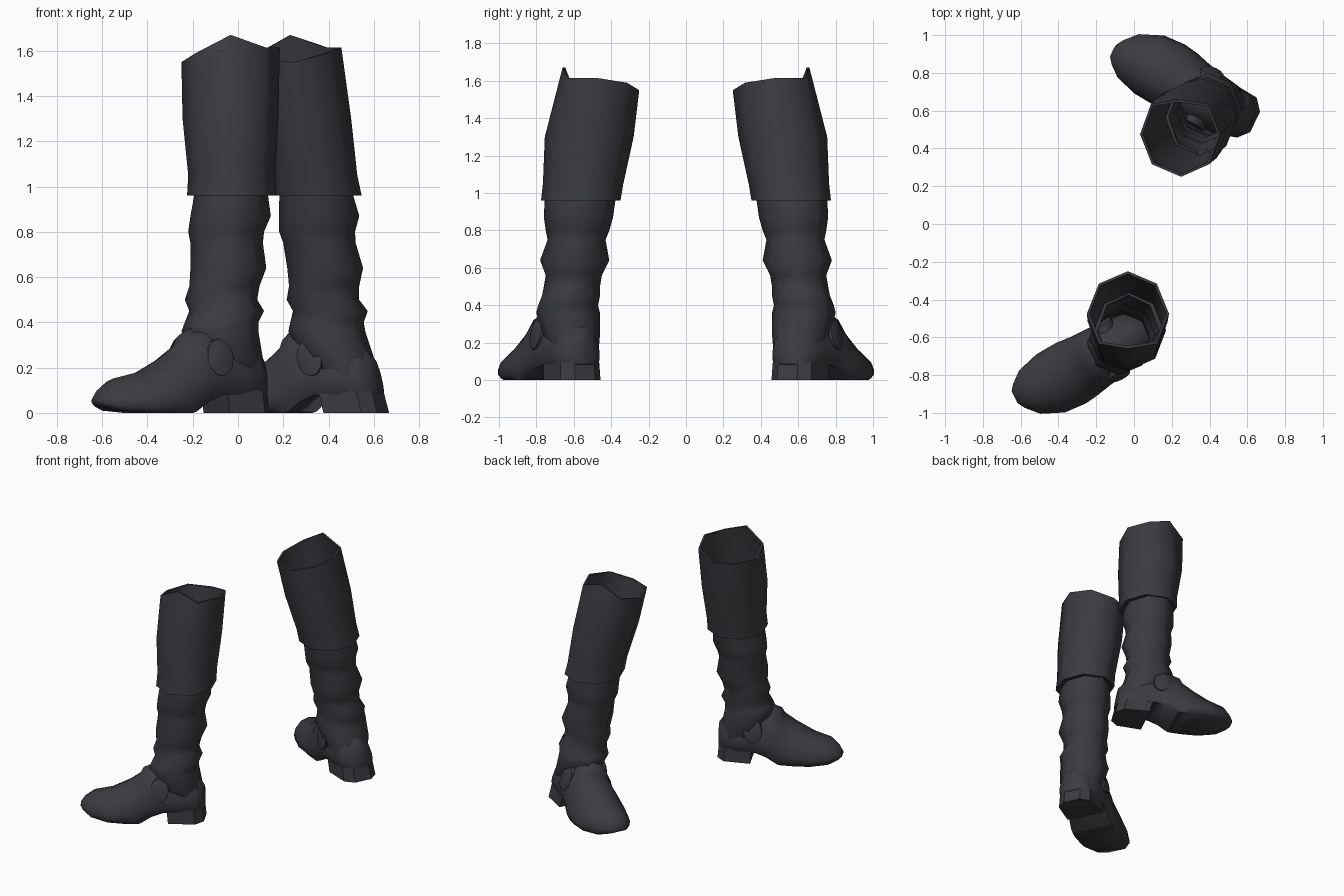
import bpy, bmesh, math
from mathutils import Matrix, Vector

old = bpy.data.objects.get("Cube")
if old:
    bpy.data.objects.remove(old, do_unlink=True)

leather = bpy.data.materials.new("charcoal leather")
leather.use_nodes = True
COLOUR = (0.043, 0.044, 0.052, 1)
leather.diffuse_color = COLOUR
shader = leather.node_tree.nodes["Principled BSDF"]
shader.inputs["Base Color"].default_value = COLOUR
shader.inputs["Roughness"].default_value = 0.8

# Foot frame: origin at the back of the heel, running towards the toe
HEEL = Vector((0.10, -0.54, 0))
ALONG = Vector((-0.898, -0.44, 0))
ACROSS = Vector((0.44, -0.898, 0))


def foot_point(s, v, z):
    return HEEL + ALONG * s + ACROSS * v + Vector((0, 0, z))


def loft(name, rings, caps=(True, True), sharp=50):
    """Skin a list of equal-length rings."""
    bm = bmesh.new()
    loops = [[bm.verts.new(p) for p in ring] for ring in rings]
    for low, high in zip(loops, loops[1:]):
        n = len(low)
        for i in range(n):
            j = (i + 1) % n
            bm.faces.new((low[i], low[j], high[j], high[i]))
    for wanted, loop in zip(caps, (loops[0], loops[-1])):
        if wanted:
            bm.faces.new(loop)
    return finish(name, bm, sharp)


def finish(name, bm, sharp):
    bmesh.ops.recalc_face_normals(bm, faces=bm.faces)
    mesh = bpy.data.meshes.new(name)
    bm.to_mesh(mesh)
    bm.free()
    mesh.materials.append(leather)
    ob = bpy.data.objects.new(name, mesh)
    bpy.context.collection.objects.link(ob)
    bpy.ops.object.select_all(action='DESELECT')
    ob.select_set(True)
    bpy.context.view_layer.objects.active = ob
    bpy.ops.object.shade_smooth_by_angle(angle=math.radians(sharp))
    return ob


def oval(z, x0, x1, y0, y1, inset=0.0, sides=8):
    """Level ring filling the given bounds."""
    rx, ry = (x1 - x0) / 2 - inset, (y1 - y0) / 2 - inset
    pts = []
    for i in range(sides):
        a = math.tau * i / sides
        pts.append(Vector(((x0 + x1) / 2 + rx * math.cos(a),
                           (y0 + y1) / 2 + ry * math.sin(a), z)))
    return pts


# Wrinkled shaft: height, then x and y bounds
SHAFT = [
    (0.12, -0.12, 0.10, -0.70, -0.47),
    (0.24, -0.20, 0.11, -0.77, -0.46),
    (0.36, -0.25, 0.09, -0.80, -0.46),
    (0.40, -0.235, 0.09, -0.79, -0.47),
    (0.45, -0.215, 0.115, -0.77, -0.46),
    (0.50, -0.235, 0.085, -0.76, -0.46),
    (0.56, -0.215, 0.095, -0.75, -0.45),
    (0.64, -0.21, 0.125, -0.78, -0.41),
    (0.75, -0.21, 0.11, -0.74, -0.43),
    (0.80, -0.22, 0.115, -0.75, -0.41),
    (0.87, -0.21, 0.145, -0.76, -0.39),
    (0.98, -0.19, 0.13, -0.755, -0.375),
]
CUFF = [
    (0.96, -0.225, 0.17, -0.775, -0.35),
    (1.05, -0.22, 0.165, -0.765, -0.335),
    (1.30, -0.245, 0.178, -0.755, -0.28),
    (1.59, -0.25, 0.185, -0.70, -0.25),
]
# Rim heights, anticlockwise from +x
RIM = (1.615, 1.59, 1.55, 1.555, 1.55, 1.59, 1.67, 1.615)

# Foot: distance from heel, side bounds, underside and crest
FOOT = [
    (-0.005, -0.05, 0.06, 0.085, 0.24),
    (0.04, -0.107, 0.12, 0.08, 0.30),
    (0.14, -0.135, 0.145, 0.08, 0.36),
    (0.25, -0.14, 0.165, 0.08, 0.39),
    (0.33, -0.14, 0.18, 0.05, 0.385),
    (0.40, -0.14, 0.195, 0.005, 0.355),
    (0.42, -0.14, 0.20, 0.0, 0.315),
    (0.50, -0.145, 0.212, 0.0, 0.25),
    (0.62, -0.137, 0.206, 0.0, 0.18),
    (0.74, -0.10, 0.155, 0.01, 0.152),
    (0.80, -0.05, 0.09, 0.03, 0.105),
    (0.823, -0.02, 0.05, 0.045, 0.07),
]
HALF = [(0.86, 0), (1, 0.13), (1, 0.32), (0.87, 0.6), (0.5, 0.9), (0, 1)]
PROFILE = HALF + [(-v, t) for v, t in reversed(HALF[:-1])]


def shaft_parts():
    shaft = [oval(*row) for row in SHAFT]
    yield loft("shaft", shaft, (True, False), 65)

    # Cuff folds over a thin rim and runs back down inside
    outer = [oval(*row) for row in CUFF]
    inner = [oval(*row, inset=0.015) for row in reversed(CUFF)]
    for ring in (outer[-1], inner[0]):
        for p, z in zip(ring, RIM):
            p.z = z
        ring[6].y += 0.04
    under = oval(*SHAFT[-1])
    for p in under:
        p.z = 0.965
    yield loft("cuff", [under] + outer + inner, (False, False), 60)


def foot_parts():
    rings = []
    for s, v0, v1, bottom, top in FOOT:
        mid, half = (v0 + v1) / 2, (v1 - v0) / 2
        rings.append([foot_point(s, mid + half * v, bottom + (top - bottom) * t)
                      for v, t in PROFILE])
    yield loft("foot", rings, sharp=55)

    # D-shaped heel block, slightly flared at the ground
    plan = [(0, -0.055), (0, 0.065), (0.05, 0.125), (0.23, 0.14),
            (0.23, -0.125), (0.05, -0.112)]
    low = [foot_point(s - 0.01, v, 0) for s, v in plan]
    high = [foot_point(s, v * 0.97, 0.1) for s, v in plan]
    yield loft("heel", [low, high], sharp=40)

    # Oval ankle discs on both sides
    for name, s, v, side in (("outer_disc", 0.275, 0.154, 1),
                             ("inner_disc", 0.24, -0.131, -1)):
        rings = []
        for scale, lift in ((1, -0.03), (1, 0.008), (0.85, 0.013)):
            ring = []
            for i in range(12):
                a = math.tau * i / 12
                rise = 0.083 * scale * math.sin(a)
                out = v + side * (lift - 0.22 * rise)
                ring.append(foot_point(s + 0.062 * scale * math.cos(a),
                                       out, 0.245 + rise))
            rings.append(ring)
        yield loft(name, rings, sharp=40)


# First boot, then its mirrored partner leaning the other way
partner = Matrix(((1, 0, -0.16, 0.53), (0, -1, 0, 0), (0, 0, 1, 0), (0, 0, 0, 1)))
for side in ("right", "left"):
    for part in list(shaft_parts()) + list(foot_parts()):
        part.name = side + "_" + part.name
        if side == "left":
            part.data.transform(partner)
            part.data.flip_normals()
